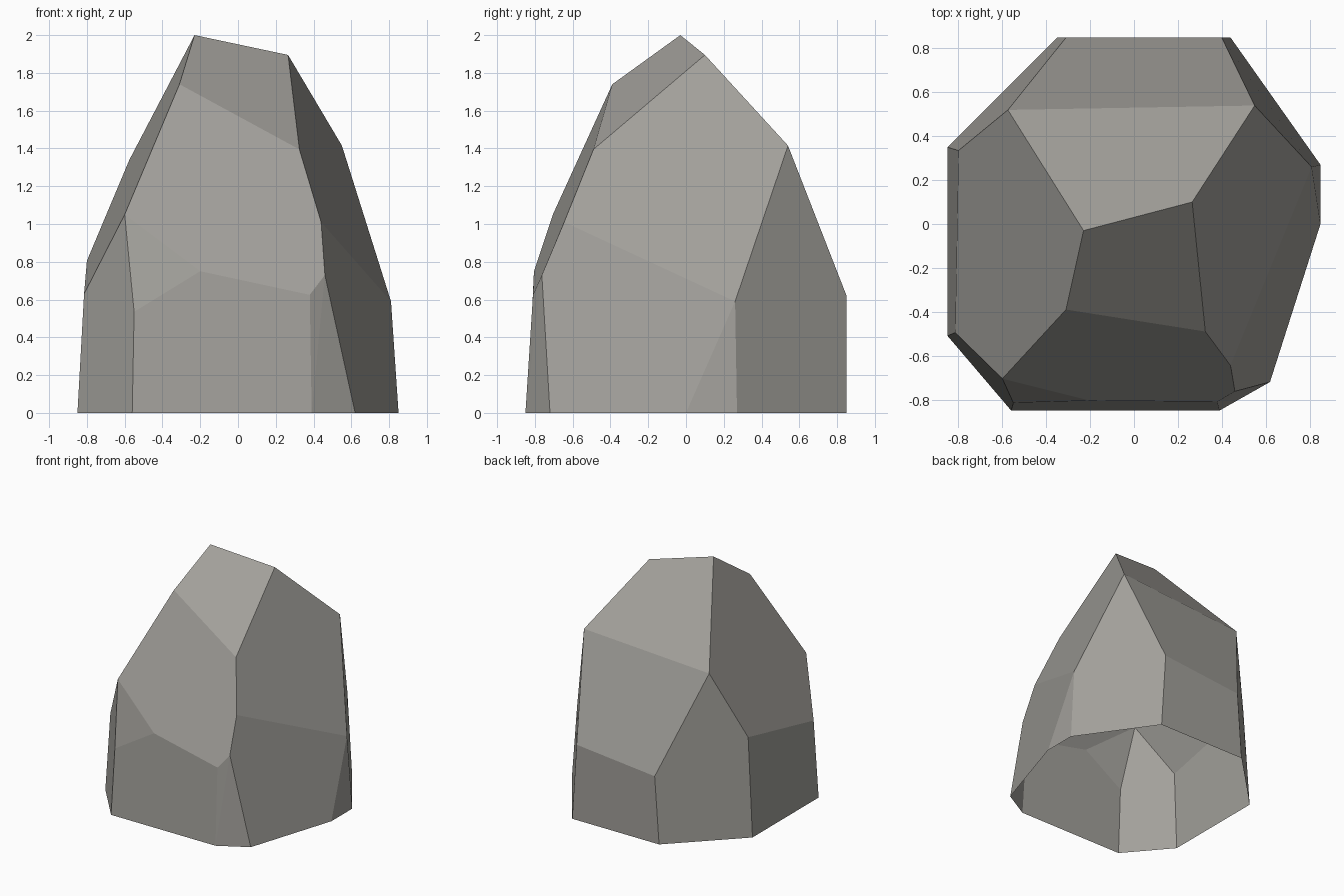
import bpy
import bmesh
import math

# Remove the default cube only
default_cube = bpy.data.objects.get("Cube")
if default_cube:
    bpy.data.objects.remove(default_cube, do_unlink=True)


def make_material(name, colour):
    material = bpy.data.materials.new(name)
    material.use_nodes = True
    material.diffuse_color = colour
    shader = material.node_tree.nodes["Principled BSDF"]
    shader.inputs["Base Color"].default_value = colour
    shader.inputs["Roughness"].default_value = 0.9
    return material


def faceted_shell(name, corners, material):
    """Wrap flat facets round the corner points, leaving the underside open."""
    bm = bmesh.new()
    for corner in corners:
        bm.verts.new(corner)
    bmesh.ops.convex_hull(bm, input=bm.verts[:])
    bm.normal_update()

    # Open underside
    underside = [face for face in bm.faces if face.normal.z < -0.9]
    bmesh.ops.delete(bm, geom=underside, context="FACES")

    # Merge nearly coplanar triangles into clean facets
    bmesh.ops.dissolve_limit(bm, angle_limit=math.radians(2.5),
                             verts=bm.verts[:], edges=bm.edges[:])
    bmesh.ops.recalc_face_normals(bm, faces=bm.faces[:])
    for face in bm.faces:
        face.smooth = False

    mesh = bpy.data.meshes.new(name)
    bm.to_mesh(mesh)
    bm.free()
    mesh.materials.append(material)
    shell = bpy.data.objects.new(name, mesh)
    bpy.context.collection.objects.link(shell)
    return shell


# Footprint on the ground, anticlockwise from the back right
footprint = [
    (-.35, .85), (-.85, .35), (-.85, -.51), (-.56, -.85), (.39, -.85),
    (.62, -.72), (.85, 0), (.85, .27), (.44, .85),
]

# Corners where the steep walls break inward
shoulder = [
    (-.31, .85, .55), (-.8, .335, .805), (-.815, -.495, .63),
    (-.55, -.815, .535), (-.2, -.805, .75), (.38, -.81, .625),
    (.46, -.763, .73), (.81, .26, .59), (.4, .85, .62),
]

# Corners of the upper slopes
slopes = [
    (-.575, .52, 1.34), (-.6, -.705, 1.05), (.44, -.645, 1.01),
    (.325, -.49, 1.395), (-.31, -.39, 1.74), (.55, .54, 1.415),
]

# Sloping ridge at the summit
ridge = [(-.23, -.03, 2), (.265, .1, 1.895)]

stone_grey = make_material("stone grey", (.36, .35, .325, 1))
ground_corners = [(x, y, 0) for x, y in footprint]
faceted_shell("boulder", ground_corners + shoulder + slopes + ridge, stone_grey)
